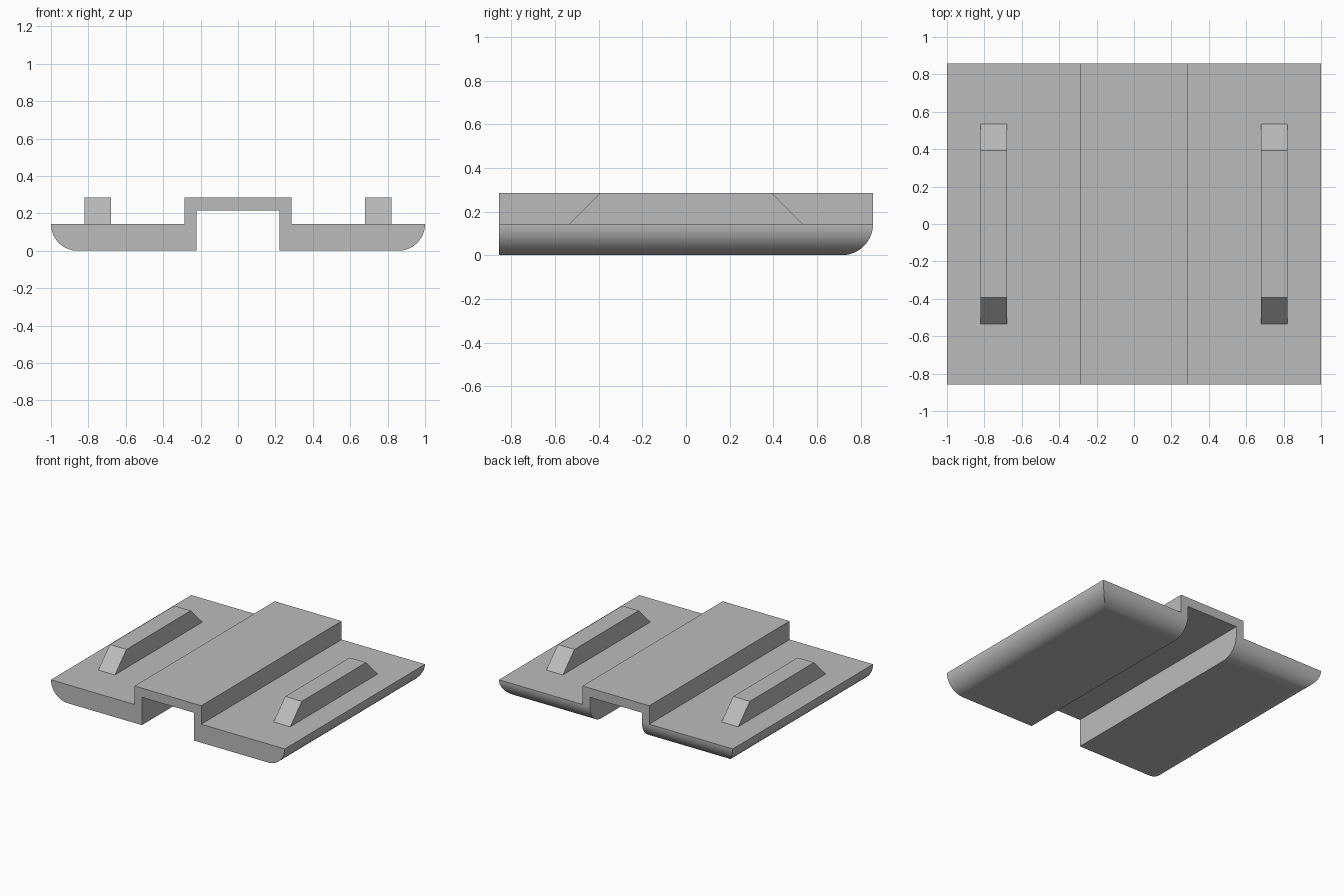
import bpy, bmesh, math

cube = bpy.data.objects.get("Cube")
if cube:
    bpy.data.objects.remove(cube, do_unlink=True)

# Main dimensions
HALF_LENGTH = 0.857
DECK = 0.143          # deck height and edge radius
TOP = 0.286           # bridge and rail height
CHANNEL = 0.222       # half width of the channel below
BRIDGE = 0.286        # half width of the bridge
BRIDGE_UNDER = 0.215
SEGMENTS = 16

grey = bpy.data.materials.new("mid grey")
grey.use_nodes = True
colour = (0.5, 0.5, 0.5, 1)
grey.diffuse_color = colour
grey.node_tree.nodes["Principled BSDF"].inputs["Base Color"].default_value = colour


def loft(bm, rings):
    """Skin a list of closed rings with quads and return their vertices."""
    rows = [[bm.verts.new(p) for p in ring] for ring in rings]
    for a, b in zip(rows, rows[1:]):
        for i in range(len(a)):
            j = (i + 1) % len(a)
            bm.faces.new((a[i], a[j], b[j], b[i]))
    return rows


def finish(bm, name):
    """Turn the half model into a mirrored, smooth shaded object."""
    bmesh.ops.remove_doubles(bm, verts=bm.verts, dist=0.0001)
    bmesh.ops.recalc_face_normals(bm, faces=bm.faces)
    mesh = bpy.data.meshes.new(name)
    bm.to_mesh(mesh)
    bm.free()
    mesh.materials.append(grey)
    obj = bpy.data.objects.new(name, mesh)
    bpy.context.collection.objects.link(obj)
    bpy.ops.object.select_all(action="DESELECT")
    obj.select_set(True)
    bpy.context.view_layer.objects.active = obj
    bpy.ops.object.shade_smooth_by_angle(angle=math.radians(30))
    mirror = obj.modifiers.new("Mirror", "MIRROR")
    mirror.merge_threshold = 0.0005
    weighted = obj.modifiers.new("Weighted Normal", "WEIGHTED_NORMAL")
    weighted.keep_sharp = True


# Side slab: outer and back edges curve in towards the bottom
bm = bmesh.new()
rings = []
for i in range(SEGMENTS + 1):
    t = math.pi / 2 * i / SEGMENTS
    inset = DECK * (1 - math.cos(t))
    z = DECK * (1 - math.sin(t))
    x, back = 1 - inset, HALF_LENGTH - inset
    rings.append([(CHANNEL, -HALF_LENGTH, z), (BRIDGE, -HALF_LENGTH, z),
                  (x, -HALF_LENGTH, z), (x, back, z),
                  (BRIDGE, back, z), (CHANNEL, back, z)])
rows = loft(bm, rings)
bm.faces.new(rows[-1])
bm.faces.new(rows[0][1:5])

# Raised bridge over the channel, joined to the slab
profile = [(CHANNEL, DECK), (CHANNEL, BRIDGE_UNDER), (0, BRIDGE_UNDER),
           (0, TOP), (BRIDGE, TOP), (BRIDGE, DECK)]
ends = [[bm.verts.new((x, y, z)) for x, z in profile]
        for y in (-HALF_LENGTH, HALF_LENGTH)]
for i in (0, 1, 3, 4):
    bm.faces.new((ends[0][i], ends[0][i + 1], ends[1][i + 1], ends[1][i]))
for end in ends:
    bm.faces.new(end)
finish(bm, "body")

# Rails with sloping ends on both decks
bm = bmesh.new()
rail = [(-0.535, DECK), (-0.393, TOP), (0.393, TOP), (0.535, DECK)]
sides = loft(bm, [[(x, y, z) for y, z in rail] for x in (0.679, 0.821)])
for side in sides:
    bm.faces.new(side)
finish(bm, "side_rails")
